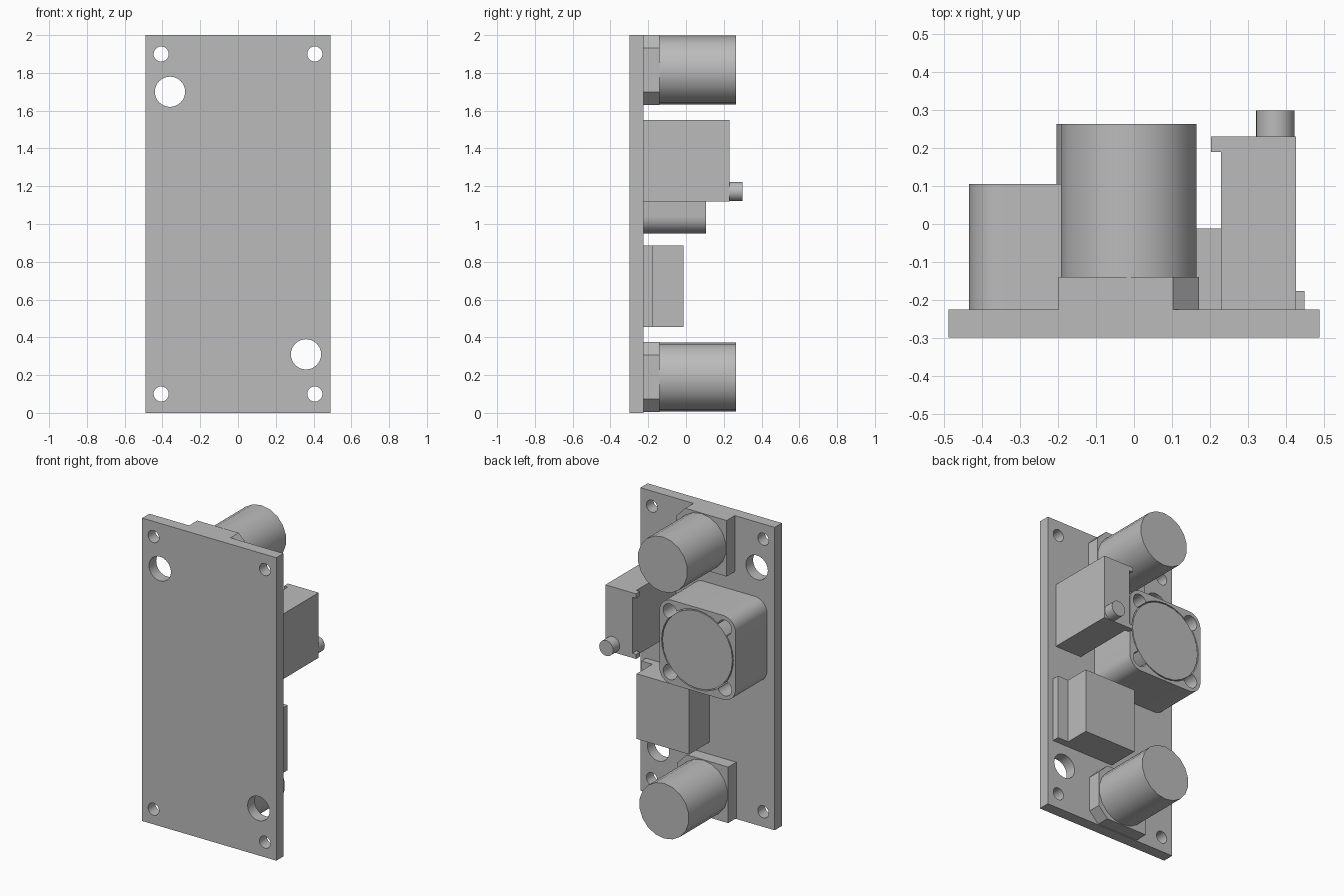
import bpy, bmesh, math
from mathutils import Matrix

old = bpy.data.objects.get("Cube")
if old:
    bpy.data.objects.remove(old, do_unlink=True)

grey = bpy.data.materials.new("plain grey")
grey.use_nodes = True
GREY = (0.5, 0.5, 0.5, 1)
grey.diffuse_color = GREY
grey.node_tree.nodes["Principled BSDF"].inputs["Base Color"].default_value = GREY

BOARD = -0.225  # mounting surface of the board


def finish(name, bm):
    bmesh.ops.recalc_face_normals(bm, faces=bm.faces)
    mesh = bpy.data.meshes.new(name)
    bm.to_mesh(mesh)
    bm.free()
    mesh.materials.append(grey)
    obj = bpy.data.objects.new(name, mesh)
    bpy.context.collection.objects.link(obj)
    return obj


def prism(name, outline, y0, y1):
    """Extrude an (x, z) outline along y."""
    bm = bmesh.new()
    face = bm.faces.new([bm.verts.new((x, y0, z)) for x, z in outline])
    grown = bmesh.ops.extrude_face_region(bm, geom=[face])["geom"]
    verts = [g for g in grown if isinstance(g, bmesh.types.BMVert)]
    bmesh.ops.translate(bm, verts=verts, vec=(0, y1 - y0, 0))
    return finish(name, bm)


def box(name, x0, x1, y0, y1, z0, z1):
    return prism(name, [(x0, z0), (x1, z0), (x1, z1), (x0, z1)], y0, y1)


def rod(name, x, z, r, y0, y1, sides=32):
    """Cylinder lying along y."""
    bm = bmesh.new()
    place = Matrix.Translation((x, (y0 + y1) / 2, z)) @ Matrix.Rotation(math.pi / 2, 4, 'X')
    bmesh.ops.create_cone(bm, cap_ends=True, segments=sides, radius1=r, radius2=r,
                          depth=y1 - y0, matrix=place)
    return finish(name, bm)


def activate(obj):
    bpy.ops.object.select_all(action='DESELECT')
    obj.select_set(True)
    bpy.context.view_layer.objects.active = obj


def smooth(obj):
    activate(obj)
    bpy.ops.object.shade_smooth_by_angle(angle=math.radians(35))


def drill(obj, x, z, r, y0, y1):
    """Cut a round hole along y and remove the cutter."""
    cutter = rod("cutter", x, z, r, y0, y1)
    cutter.hide_render = True
    mod = obj.modifiers.new("hole", 'BOOLEAN')
    mod.operation, mod.solver, mod.object = 'DIFFERENCE', 'EXACT', cutter
    activate(obj)
    bpy.ops.object.modifier_apply(modifier=mod.name)
    bpy.data.objects.remove(cutter, do_unlink=True)


# Circuit board with mounting holes and two larger holes
board = box("circuit_board", -0.49, 0.49, -0.3, BOARD, 0, 2)
for x in (-0.407, 0.407):
    for z in (0.1, 1.9):
        drill(board, x, z, 0.04, -0.4, 0)
for x, z in ((-0.36, 1.7), (0.36, 0.31)):
    drill(board, x, z, 0.08, -0.4, 0)
smooth(board)

# Two capacitors on bases with chamfered corners on one side
for label, x, z in (("upper", -0.014, 1.815), ("lower", -0.025, 0.19)):
    h, c = 0.185, 0.068
    prism(label + "_capacitor_base",
          [(x - h, z - h), (x + h - c, z - h), (x + h, z - h + c),
           (x + h, z + h - c), (x + h - c, z + h), (x - h, z + h)], BOARD, -0.14)
    smooth(rod(label + "_capacitor_can", x, z, 0.182, -0.14, 0.264, 18))

# Inductor: rounded shell, round bore with corner pockets, drum core
IX, IZ, HALF, R = -0.157, 1.228, 0.278, 0.09
outline = []
for quarter, (sx, sz) in enumerate(((1, 1), (-1, 1), (-1, -1), (1, -1))):
    for step in range(9):
        a = (quarter + step / 8) * math.pi / 2
        outline.append((IX + sx * (HALF - R) + R * math.cos(a),
                        IZ + sz * (HALF - R) + R * math.sin(a)))
shell = prism("inductor_shell", outline, BOARD, 0.105)
drill(shell, IX, IZ, 0.262, -0.21, 0.2)
for sx in (-1, 1):
    for sz in (-1, 1):
        drill(shell, IX + sx * 0.2, IZ + sz * 0.2, 0.05, -0.2, 0.2)
smooth(shell)
smooth(rod("inductor_core", IX, IZ, 0.256, -0.215, 0.105, 24))

# Trimmer with corner lips and adjusting screw
box("trimmer_body", 0.23, 0.427, BOARD, 0.231, 1.12, 1.55)
for label, z in (("lower", 1.12), ("upper", 1.52)):
    box(label + "_trimmer_lip", 0.203, 0.23, 0.19, 0.231, z, z + 0.03)
smooth(rod("trimmer_screw", 0.373, 1.172, 0.051, 0.231, 0.3, 24))

# Regulator chip with mounting tab
box("regulator_body", -0.014, 0.37, BOARD, -0.012, 0.455, 0.885)
box("regulator_tab", 0.37, 0.45, BOARD, -0.177, 0.455, 0.885)
